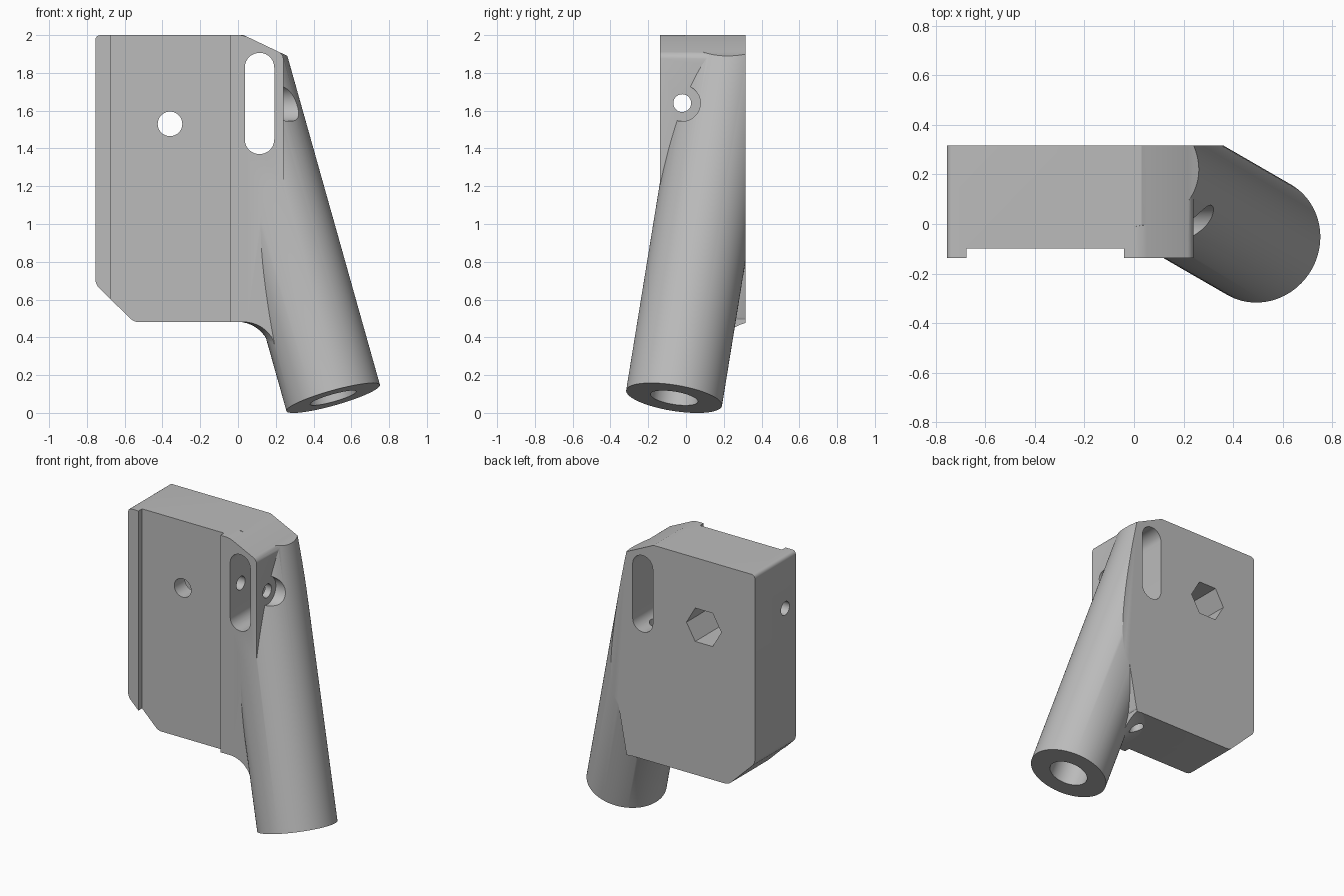
import bpy, bmesh, math
from mathutils import Vector, Matrix

cube = bpy.data.objects.get("Cube")
if cube:
    bpy.data.objects.remove(cube, do_unlink=True)

grey = bpy.data.materials.new("plain grey")
grey.use_nodes = True
colour = (0.5, 0.5, 0.5, 1)
grey.diffuse_color = colour
grey.node_tree.nodes["Principled BSDF"].inputs["Base Color"].default_value = colour

FRONT, BACK = -0.138, 0.316
FOOT = Vector((0.504, -0.063, 0.079))          # centre of the tube mouth
TILT, TURN, RADIUS = math.radians(18), math.radians(30), 0.257
AXIS = Vector((-math.sin(TILT) * math.cos(TURN), math.sin(TILT) * math.sin(TURN), math.cos(TILT)))


def finish(bm, name):
    bmesh.ops.recalc_face_normals(bm, faces=bm.faces)
    mesh = bpy.data.meshes.new(name)
    bm.to_mesh(mesh)
    bm.free()
    mesh.materials.append(grey)
    obj = bpy.data.objects.new(name, mesh)
    bpy.context.collection.objects.link(obj)
    return obj


def prism(name, points, y0, y1, rounding=0, segments=4):
    """Extrude an x-z outline along y, optionally rounding its corners."""
    bm = bmesh.new()
    face = bm.faces.new([bm.verts.new((x, y0, z)) for x, z in points])
    new = bmesh.ops.extrude_face_region(bm, geom=[face])["geom"]
    bmesh.ops.translate(bm, vec=(0, y1 - y0, 0), verts=[v for v in new if isinstance(v, bmesh.types.BMVert)])
    if rounding:
        corners = [e for e in bm.edges if abs(e.verts[0].co.y - e.verts[1].co.y) > 0.01]
        bmesh.ops.bevel(bm, geom=corners, offset=rounding, segments=segments, profile=0.5, affect='EDGES')
    return finish(bm, name)


def box(name, x0, x1, y0, y1, z0, z1):
    return prism(name, [(x0, z0), (x1, z0), (x1, z1), (x0, z1)], y0, y1)


def rod(name, start, end, radius, sides=48):
    start, end = Vector(start), Vector(end)
    bm = bmesh.new()
    turn = (end - start).to_track_quat('Z', 'Y').to_matrix().to_4x4()
    bmesh.ops.create_cone(bm, cap_ends=True, segments=sides, radius1=radius, radius2=radius,
                          depth=(end - start).length,
                          matrix=Matrix.Translation((start + end) / 2) @ turn)
    return finish(bm, name)


def combine(target, other, operation):
    mod = target.modifiers.new(operation, 'BOOLEAN')
    mod.operation, mod.object, mod.solver = operation, other, 'EXACT'
    bpy.context.view_layer.objects.active = target
    bpy.ops.object.modifier_apply(modifier=mod.name)
    bpy.data.objects.remove(other, do_unlink=True)


# Main block with clipped corners
body = prism("bracket_body", [(-0.755, 2), (0.03, 2), (0.24, 1.9), (0.24, 1.0), (0.31, 0.85),
                              (0.24, 0.48), (-0.55, 0.48), (-0.755, 0.68)], FRONT, BACK, 0.025)

# Slanted tube, trimmed flush with the back and the sloping top
tube = rod("tube", FOOT, FOOT + AXIS * 2.25, RADIUS, 96)
combine(tube, prism("tube_trim", [(-0.7, -0.2), (1, -0.2), (1, 1.538), (0.03, 2), (-0.7, 2)], -1, BACK), 'INTERSECT')

# Flared fillet between the tube and the underside of the block
bm = bmesh.new()
SIDES, STEPS, FLARE = 64, 8, 0.12
rings = []
for i in range(STEPS + 1):
    a = math.pi / 2 * 0.93 * i / STEPS
    z = 0.36 + FLARE * math.sin(a)
    centre = FOOT + AXIS * ((z - FOOT.z) / AXIS.z)
    r = RADIUS + 0.004 + FLARE * (1 - math.cos(a))
    rings.append([bm.verts.new((centre.x + r * math.cos(t), centre.y + r * math.sin(t), z))
                  for t in (2 * math.pi * k / SIDES for k in range(SIDES))])
rings.append([bm.verts.new((v.co.x, v.co.y, 0.53)) for v in rings[-1]])
for low, high in zip(rings, rings[1:]):
    for k in range(SIDES):
        n = (k + 1) % SIDES
        bm.faces.new((low[k], low[n], high[n], high[k]))
bm.faces.new(rings[0])
bm.faces.new(rings[-1])
flare = finish(bm, "flare")
combine(flare, box("flare_trim", -0.3, 0.24, FRONT, BACK, 0.2, 0.52), 'INTERSECT')

combine(body, tube, 'UNION')
combine(body, flare, 'UNION')

# Recessed channel, long slot and nut pocket
hexagon = [(-0.36 + 0.135 * math.cos(k * math.pi / 3), 1.53 + 0.135 * math.sin(k * math.pi / 3)) for k in range(6)]
cutters = [
    box("channel", -0.675, -0.04, -0.5, -0.098, 0.2, 2.2),
    prism("slot", [(0.036, 1.37), (0.192, 1.37), (0.192, 1.906), (0.036, 1.906)], -0.6, 0.6, 0.0775, 10),
    prism("nut_pocket", hexagon, 0.02, 0.5),
    # Round holes, counterbore and tube bore
    rod("bolt_hole", (-0.36, -0.5, 1.53), (-0.36, 0.1, 1.53), 0.065),
    rod("cross_hole", (-1, -0.02, 1.64), (0.5, -0.02, 1.64), 0.047),
    rod("counterbore", (0.24, -0.02, 1.64), (0.8, -0.02, 1.64), 0.096),
    rod("upright_hole", (0.114, 0.16, 0.3), (0.114, 0.16, 1.5), 0.047),
    rod("tube_bore", FOOT - AXIS * 0.1, FOOT + AXIS * 0.7, 0.127, 64),
]
for cutter in cutters:
    combine(body, cutter, 'DIFFERENCE')

# Smooth curved walls, keep machined edges sharp
bpy.ops.object.select_all(action='DESELECT')
body.select_set(True)
bpy.context.view_layer.objects.active = body
bpy.ops.object.shade_smooth_by_angle(angle=math.radians(25))
